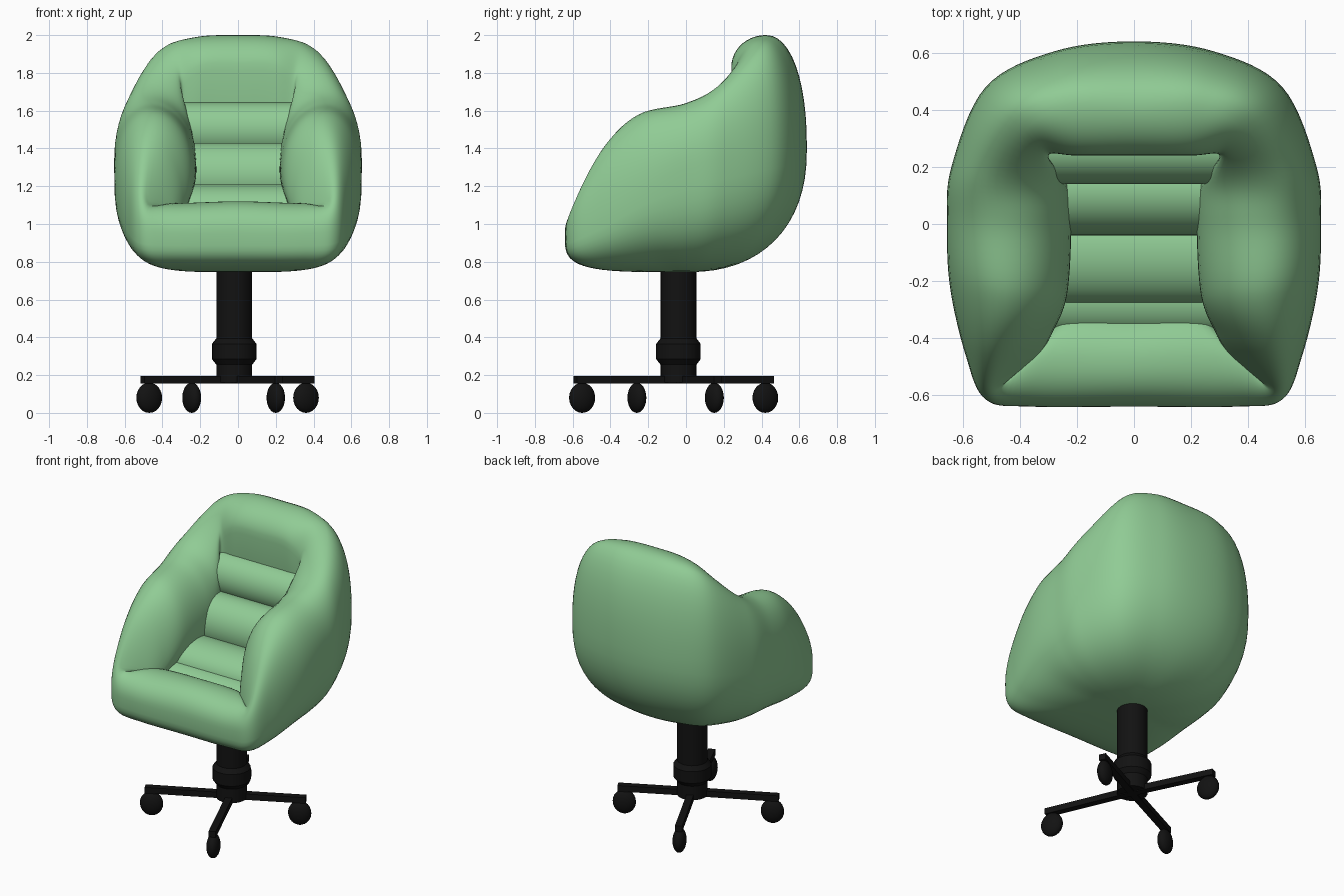
import bpy, bmesh
from math import sin, cos, pi, atan2
from mathutils import Vector, Matrix

if "Cube" in bpy.data.objects:
    bpy.data.objects.remove(bpy.data.objects["Cube"])


def material(name, rgb):
    m = bpy.data.materials.new(name)
    m.diffuse_color = (*rgb, 1)
    m.use_nodes = True
    m.node_tree.nodes["Principled BSDF"].inputs["Base Color"].default_value = m.diffuse_color
    return m


GREEN = material("green_fabric", (0.28, 0.6, 0.3))
BLACK = material("black_metal", (0.006, 0.006, 0.006))


def finish(name, bm, mat, angle=40):
    bmesh.ops.recalc_face_normals(bm, faces=bm.faces[:])
    me = bpy.data.meshes.new(name)
    bm.to_mesh(me)
    bm.free()
    me.materials.append(mat)
    ob = bpy.data.objects.new(name, me)
    bpy.context.collection.objects.link(ob)
    bpy.ops.object.select_all(action='DESELECT')
    ob.select_set(True)
    bpy.context.view_layer.objects.active = ob
    bpy.ops.object.shade_smooth_by_angle(angle=angle * pi / 180)
    return ob


def loft(rings, closed_rows, cap=False):
    """Skin closed rings of points; closed_rows joins last ring to first."""
    bm = bmesh.new()
    vs = [[bm.verts.new(p) for p in r] for r in rings]
    n = len(vs[0])
    for i in range(len(vs) if closed_rows else len(vs) - 1):
        a, b = vs[i], vs[(i + 1) % len(vs)]
        for j in range(n - 1 if closed_rows else n):
            k = (j + 1) % n
            bm.faces.new((a[j], a[k], b[k], b[j]))
    if cap:
        bm.faces.new(vs[0])
        bm.faces.new(vs[-1])
    return bm


# Shell stations, front centre round to back centre:
# widest outer point x y z, belly exponent, crest x y z, inner lip x y z
STATIONS = [
    (0, -.64, .95, 4, 0, -.47, 1.12, 0, -.30, .95),
    (.36, -.64, .95, 4, .33, -.47, 1.11, .22, -.30, .95),
    (.52, -.615, .97, 4, .48, -.575, 1.12, .33, -.46, 1.0),
    (.59, -.46, 1.05, 3.5, .46, -.43, 1.41, .29, -.39, 1.1),
    (.645, -.22, 1.2, 3, .45, -.25, 1.58, .235, -.25, 1.25),
    (.655, 0, 1.3, 3, .46, 0, 1.64, .22, 0, 1.3),
    (.64, .2, 1.35, 2.8, .48, .17, 1.73, .235, .14, 1.4),
    (.52, .48, 1.4, 2.5, .38, .36, 1.93, .30, .24, 1.7),
    (.28, .605, 1.4, 2.3, .22, .42, 1.99, .20, .24, 1.82),
    (0, .64, 1.4, 2.3, 0, .42, 2.0, 0, .24, 1.83),
]
mirrored = [tuple(-v if i in (0, 4, 7) else v for i, v in enumerate(s))
            for s in STATIONS[-2:0:-1]]
LOOP = STATIONS + mirrored


def catmull(a, b, c, d, t):
    return b + .5 * t * (c - a + t * (2*a - 5*b + 4*c - d + t * (3*(b - c) + d - a)))


def profile(s):
    outer, p = Vector(s[:3]), s[3]
    crest, inner = Vector(s[4:7]), Vector(s[7:])
    pts = []
    for i in range(17):                      # belly: bottom centre to widest
        a = pi / 2 * i / 16
        r, h = sin(a) ** (2 / p), cos(a) ** (2 / p)
        r = max(r, .001)
        pts.append((outer.x * r, outer.y * r, outer.z - (outer.z - .745) * h))
    for i in range(1, 13):                   # widest up to the crest
        a = pi / 2 * i / 12
        f, h = max(cos(a), 0) ** .9, sin(a) ** .9
        q = crest.lerp(outer, f)
        pts.append((q.x, q.y, outer.z + (crest.z - outer.z) * h))
    for i in range(1, 19):                   # over the crest and down inside
        a = pi * 5 / 6 * i / 18
        q = crest.lerp(inner, sin(a))
        h = cos(a) * ((crest.z - inner.z) if a < pi / 2 else .6 * (inner.z - .78))
        pts.append((q.x, q.y, inner.z + h))
    return pts


rings, N = [], len(LOOP)
for i in range(N):
    four = [LOOP[(i + k) % N] for k in (-1, 0, 1, 2)]
    for step in range(8):
        rings.append(profile([catmull(*v, step / 8) for v in zip(*four)]))
shell = loft(rings, True)
bmesh.ops.remove_doubles(shell, verts=shell.verts[:], dist=.0015)
finish("shell", shell, GREEN, 80)


# Padded rolls across the seat and backrest: y, z, half depth, half height
def roll(name, y, z, ry, rz, half=.4):
    rs = [[(x, y + ry * cos(2*pi*k/40), z + rz * sin(2*pi*k/40)) for k in range(40)]
          for x in (-half, half)]
    finish(name, loft(rs, False, True), GREEN)


roll("seat_roll_front", -.26, .97, .14, .13)
roll("seat_roll_rear", -.10, 1.07, .18, .14)
roll("back_roll_lower", .12, 1.25, .16, .18)
roll("back_roll_upper", .27, 1.50, .13, .145)

# Column with collar, turned from a profile
CX, CY = -.02, -.04
PROFILE = [(.095, .16), (.095, .255), (.118, .285), (.118, .365), (.095, .395), (.095, .85)]
col = [[(CX + r * cos(2*pi*k/24), CY + r * sin(2*pi*k/24), z) for k in range(24)]
       for r, z in PROFILE]
finish("column", loft(col, False, True), BLACK, 30)

# Four spokes, each with a caster
for n, (x, y) in enumerate([(.2, -.55), (.36, .15), (-.245, .42), (-.47, -.26)], 1):
    d = Vector((x - CX, y - CY, 0))
    turn = Matrix.Rotation(atan2(d.y, d.x), 4, 'Z')
    length = d.length + .04
    bm = bmesh.new()
    bmesh.ops.create_cube(bm, size=1, matrix=Matrix.Translation((CX, CY, .175)) @ turn
                          @ Matrix.Translation((length / 2, 0, 0))
                          @ Matrix.Diagonal((length, .045, .04, 1)))
    finish(f"spoke_{n}", bm, BLACK)
    bm = bmesh.new()
    place = Matrix.Translation((x, y, .08)) @ turn
    bmesh.ops.create_uvsphere(bm, u_segments=20, v_segments=12, radius=1, matrix=place
                              @ Matrix.Diagonal((.073, .043, .08, 1)))
    bmesh.ops.create_cone(bm, cap_ends=True, segments=10, radius1=.015, radius2=.015,
                          depth=.06, matrix=Matrix.Translation((x, y, .15)))
    finish(f"caster_{n}", bm, BLACK)
